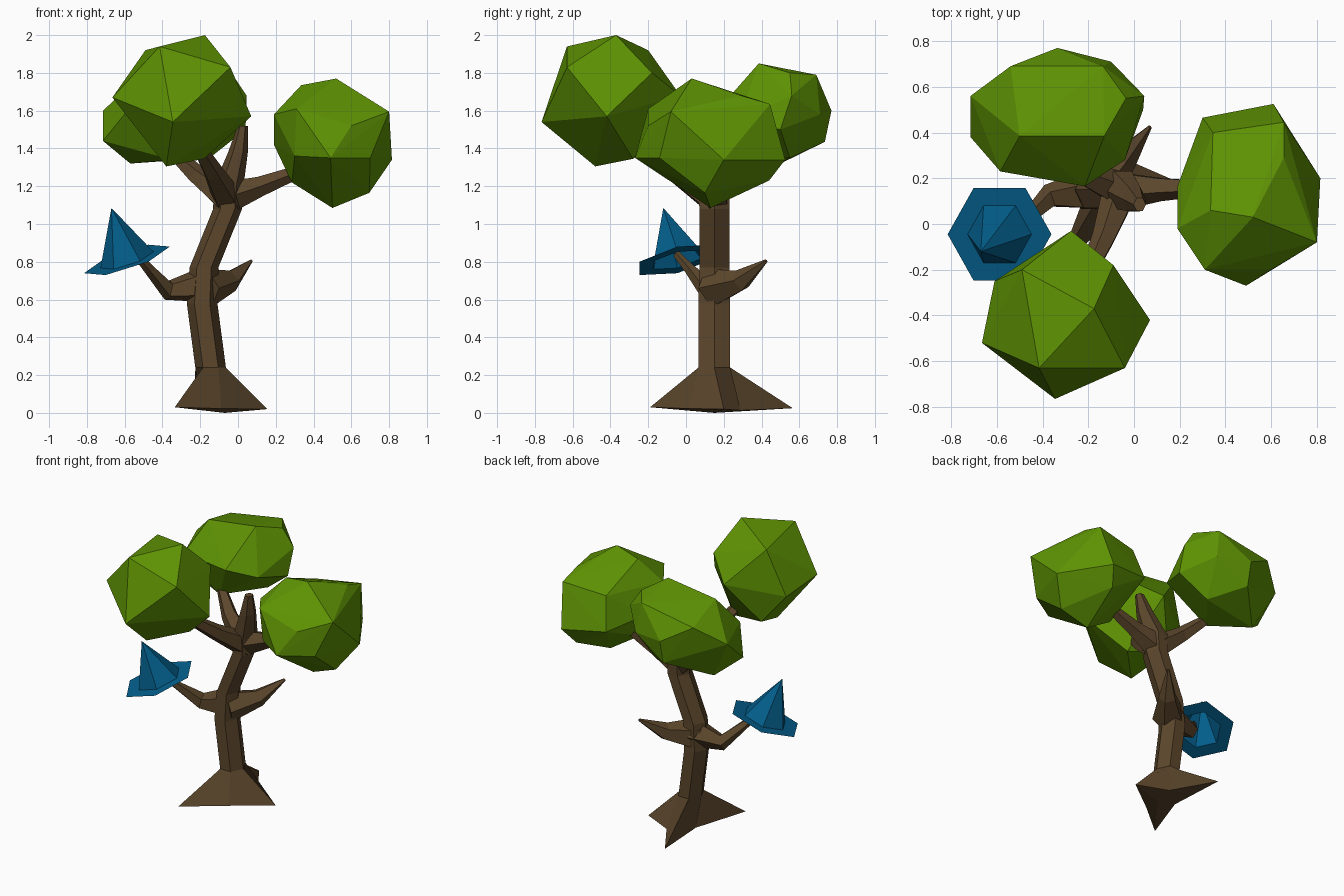
import bpy, bmesh, math
from mathutils import Vector


def material(name, rgb):
    m = bpy.data.materials.new(name)
    m.diffuse_color = (*rgb, 1)
    return m


BARK = material("bark brown", (0.107, 0.062, 0.025))
LEAF = material("leaf green", (0.112, 0.29, 0.001))
BLUE = material("flower blue", (0.001, 0.112, 0.26))


def finish(bm, name, mat, recalc=True):
    if recalc:
        bmesh.ops.recalc_face_normals(bm, faces=bm.faces)
    me = bpy.data.meshes.new(name)
    bm.to_mesh(me)
    bm.free()
    me.materials.append(mat)
    ob = bpy.data.objects.new(name, me)
    bpy.context.collection.objects.link(ob)
    return ob


def bridge(bm, a, b):
    n = len(a)
    for i in range(n):
        j = (i + 1) % n
        bm.faces.new((a[i], a[j], b[j], b[i]))


def circle(bm, centre, u, v, r, n):
    return [bm.verts.new(centre + r * (u * math.cos(t) + v * math.sin(t)))
            for t in (math.tau * i / n for i in range(n))]


def branch(name, path, n=5):
    """Tapered limb along (x, y, z, radius) stations."""
    bm = bmesh.new()
    pts = [Vector(p[:3]) for p in path]
    rings = []
    for i, p in enumerate(pts):
        d = (pts[min(i + 1, len(pts) - 1)] - pts[max(i - 1, 0)]).normalized()
        u = d.cross(Vector((0, 0, 1))).normalized()
        rings.append(circle(bm, p, u, u.cross(d), path[i][3], n))
    for a, b in zip(rings, rings[1:]):
        bridge(bm, a, b)
    bm.faces.new(rings[0])
    bm.faces.new(rings[-1])
    return finish(bm, name, BARK)


def crown(name, corners):
    """Faceted leaf clump: convex hull of its corners."""
    bm = bmesh.new()
    for c in corners:
        bm.verts.new(c)
    bmesh.ops.convex_hull(bm, input=bm.verts)
    bmesh.ops.delete(bm, geom=[v for v in bm.verts if not v.link_faces], context='VERTS')
    return finish(bm, name, LEAF)


# Trunk: six-sided, flaring into three pointed roots with notches between them
bm = bmesh.new()
X, Y = Vector((0.9, 0, 0)), Vector((0, 1.08, 0))
roots = [Vector((0.155, 0.2, 0.02)), Vector((-0.23, 0.565, 0.025)), Vector((-0.335, -0.19, 0.03))]
centre = Vector((-0.07, 0.15, 0))
foot = []
for i, (r, notch) in enumerate(zip(roots, (0.4, 0.4, 0.08))):
    mid = (r + roots[(i + 1) % 3]) / 2
    foot += [bm.verts.new(r), bm.verts.new(mid.lerp(centre, notch))]
base = bm.verts.new(centre)
for i in range(6):
    bm.faces.new((base, foot[(i + 1) % 6], foot[i]))
ring = foot
for x, y, z, r in [(-0.145, 0.15, 0.24, 0.09), (-0.19, 0.15, 0.58, 0.09),
                   (-0.18, 0.15, 0.77, 0.085), (-0.055, 0.15, 1.08, 0.085),
                   (-0.05, 0.15, 1.2, 0.088), (0.0, 0.11, 1.38, 0.058),
                   (0.025, 0.085, 1.52, 0.03)]:
    nxt = circle(bm, Vector((x, y, z)), X, Y, r, 6)
    bridge(bm, ring, nxt)
    ring = nxt
bm.faces.new(ring)
finish(bm, "trunk", BARK)

# Branches
branch("flower_branch", [(-0.17, 0.15, 0.68, 0.1), (-0.37, 0.12, 0.65, 0.055),
                         (-0.47, 0.02, 0.76, 0.03), (-0.54, -0.05, 0.84, 0.02)])
branch("bare_branch", [(-0.18, 0.14, 0.66, 0.11), (-0.04, 0.29, 0.7, 0.06),
                       (0.07, 0.425, 0.805, 0.009)])
branch("right_branch", [(-0.06, 0.15, 1.14, 0.09), (0.12, 0.155, 1.2, 0.055),
                        (0.38, 0.16, 1.3, 0.03)])
branch("front_branch", [(-0.05, 0.16, 1.12, 0.085), (-0.13, -0.06, 1.27, 0.055),
                        (-0.24, -0.3, 1.46, 0.03)])
branch("back_branch", [(-0.04, 0.14, 1.12, 0.085), (-0.22, 0.22, 1.26, 0.055),
                       (-0.37, 0.33, 1.4, 0.03)])

# Leaf crowns
crown("front_crown", [
    (-0.175, -0.37, 2.0), (-0.415, -0.63, 1.94), (-0.49, -0.2, 1.92), (-0.04, -0.63, 1.83),
    (-0.09, -0.18, 1.8), (-0.275, -0.03, 1.68), (-0.345, -0.765, 1.54), (-0.665, -0.52, 1.67),
    (-0.61, -0.25, 1.6), (0.07, -0.42, 1.57), (-0.18, -0.28, 1.345), (-0.38, -0.48, 1.305),
    (-0.45, -0.2, 1.4)])
crown("right_crown", [
    (0.52, 0.03, 1.77), (0.335, 0.06, 1.735), (0.655, 0.29, 1.68), (0.655, 0.445, 1.635),
    (0.345, 0.4, 1.6), (0.8, -0.08, 1.595), (0.6, -0.2, 1.52), (0.31, -0.2, 1.61),
    (0.49, -0.27, 1.35), (0.19, -0.02, 1.58), (0.19, 0.165, 1.42), (0.815, 0.2, 1.34),
    (0.61, 0.525, 1.34), (0.3, 0.465, 1.38), (0.285, 0.1, 1.22), (0.5, 0.13, 1.085),
    (0.695, 0.1, 1.165), (0.55, 0.44, 1.23), (0.7, -0.14, 1.35), (0.3, -0.15, 1.36)])
crown("back_crown", [
    (-0.54, 0.69, 1.72), (-0.135, 0.69, 1.79), (-0.035, 0.55, 1.8), (-0.13, 0.385, 1.85),
    (-0.5, 0.385, 1.8), (-0.335, 0.77, 1.6), (-0.715, 0.56, 1.6), (-0.715, 0.38, 1.44),
    (-0.585, 0.23, 1.6), (-0.215, 0.165, 1.6), (-0.04, 0.28, 1.55), (0.045, 0.56, 1.68),
    (0.04, 0.5, 1.5), (-0.1, 0.71, 1.58), (-0.335, 0.735, 1.435), (-0.57, 0.5, 1.32),
    (-0.15, 0.55, 1.35), (-0.35, 0.3, 1.34)])

# Blue flower: tilted hexagonal brim with a hollow six-sided cone
bm = bmesh.new()
hub = Vector((-0.588, -0.045, 0.81))
U, V = Vector((1, 0, 0.31)), Vector((0, 1.03, 0.23))
brim = circle(bm, hub, U, V, 0.227, 6)
neck = circle(bm, hub, U, V, 0.14, 6)
bridge(bm, brim, neck)
tip = bm.verts.new((-0.67, -0.12, 1.085))
for i in range(6):
    bm.faces.new((neck[i], neck[(i + 1) % 6], tip))
finish(bm, "blue_flower", BLUE, recalc=False)
